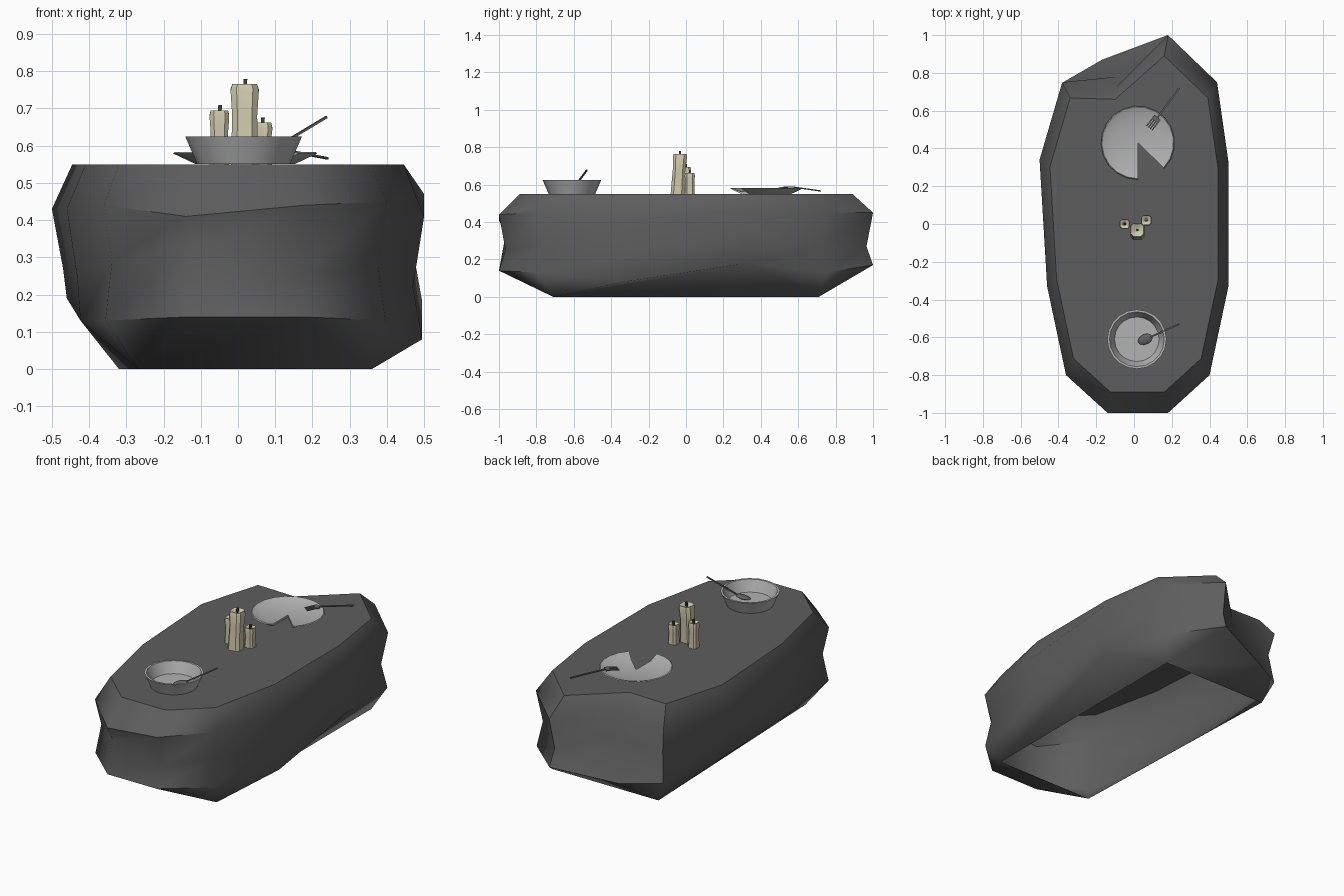
import bpy
import bmesh
from math import cos, sin, pi, radians
from mathutils import Vector, Matrix

if "Cube" in bpy.data.objects:
    bpy.data.objects.remove(bpy.data.objects["Cube"])


def make_material(name, colour):
    mat = bpy.data.materials.new(name)
    mat.use_nodes = True
    rgba = (*colour, 1)
    mat.diffuse_color = rgba
    mat.node_tree.nodes["Principled BSDF"].inputs["Base Color"].default_value = rgba
    return mat


stone = make_material("dark stone", (0.11, 0.11, 0.11))
ceramic = make_material("pale ceramic", (0.45, 0.45, 0.45))
metal = make_material("dull metal", (0.13, 0.13, 0.13))
wax = make_material("cream wax", (0.63, 0.59, 0.41))
wick_black = make_material("burnt wick", (0.05, 0.05, 0.04))


def finish(bm, name, material, smooth_angle=None, recalc=True):
    if recalc:
        bmesh.ops.recalc_face_normals(bm, faces=bm.faces)
    mesh = bpy.data.meshes.new(name)
    bm.to_mesh(mesh)
    bm.free()
    mesh.materials.append(material)
    obj = bpy.data.objects.new(name, mesh)
    bpy.context.collection.objects.link(obj)
    if smooth_angle:
        bpy.ops.object.select_all(action='DESELECT')
        obj.select_set(True)
        bpy.context.view_layer.objects.active = obj
        bpy.ops.object.shade_smooth_by_angle(angle=radians(smooth_angle))
    return obj


def add_face(bm, corners):
    unique = list(dict.fromkeys(corners))
    if len(unique) > 2:
        bm.faces.new(unique)


# Rock table: columns of (x, y, upper z, waist z, lower z) in hundredths, with a foot corner each
columns = [
    (-14, -100, 41, 33, 14, "front_right"), (18, -100, 44, 25, 14, "front_left"),
    (40, -80, 45, 28, 13, "front_left"), (50, -33, 41, 22, 8, "front_left"),
    (50, 33, 47, 32, 18, "back_left"), (44, 75, 45, 27, 13, "back_left"),
    (18, 100, 45, 27, 17, "back_left"), (-17, 87, 45, 33, 12, "back_right"),
    (-38, 75, 44, 31, 13, "back_right"), (-50, 34, 43, 27, 19, "back_right"),
    (-46, -33, 43, 25, 13, "front_right"), (-36, -80, 44, 29, 13, "front_right"),
]
feet = {"front_right": (-0.27, -0.71), "front_left": (0.36, -0.71),
        "back_left": (0.36, 0.71), "back_right": (-0.32, 0.71)}
broken_corner = 7


def build_table():
    bm = bmesh.new()
    foot_verts = {key: bm.verts.new((x, y, 0)) for key, (x, y) in feet.items()}
    stacks = []
    for index, (cx, cy, upper, waist, lower, foot) in enumerate(columns):
        x, y, upper, waist, lower = (v / 100 for v in (cx, cy, upper, waist, lower))
        low_x = x * (0.92 if x < -0.45 else 0.99)
        points = [(low_x, y, lower), (x * 0.94, y * 0.965, waist),
                  (x, y, upper), (x * 0.89, y * 0.89, 0.55)]
        if index == broken_corner:
            points[1:] = [(-0.09, 0.78, waist), (-0.10, 0.72, upper), (-0.10, 0.66, 0.55)]
        stacks.append([foot_verts[foot]] + [bm.verts.new(p) for p in points])
    for a, b in zip(stacks, stacks[1:] + stacks[:1]):
        for level in range(len(a) - 1):
            add_face(bm, [a[level], b[level], b[level + 1], a[level + 1]])
    bm.faces.new([s[-1] for s in stacks])
    # the underside stays open and the shell is hollow
    table = finish(bm, "rock_table", stone, 46, recalc=False)
    weighted = table.modifiers.new("even_shading", 'WEIGHTED_NORMAL')
    weighted.keep_sharp = True


def lathe(name, centre, profile, material, sides, start=0.0, sweep=2 * pi, smooth=30):
    """Turn (radius, z) points round a centre; a partial sweep gets flat end caps."""
    bm = bmesh.new()
    full = sweep > 6.28
    rings = []
    for i in range(sides if full else sides + 1):
        angle = start + sweep * i / sides
        rings.append([bm.verts.new((centre[0] + r * cos(angle), centre[1] + r * sin(angle), z))
                      for r, z in profile])
    pairs = list(zip(rings, rings[1:]))
    if full:
        pairs.append((rings[-1], rings[0]))
    for a, b in pairs:
        for k in range(len(profile) - 1):
            bm.faces.new([a[k], b[k], b[k + 1], a[k + 1]])
    if not full:
        bm.faces.new(rings[0])
        bm.faces.new(rings[-1])
    bmesh.ops.remove_doubles(bm, verts=bm.verts, dist=0.0005)
    return finish(bm, name, material, smooth)


def bar(bm, start, end, width, thick):
    """Add a box running between two points."""
    start, end = Vector(start), Vector(end)
    run = end - start
    turn = run.to_track_quat('X', 'Z').to_matrix().to_4x4()
    size = Matrix.Diagonal((run.length, width, thick, 1))
    bmesh.ops.create_cube(bm, size=1, matrix=Matrix.Translation((start + end) / 2) @ turn @ size)


def build_candle(name, x, y, radius, top, lean):
    # fluted wax with drips at the rim and a melted hollow
    bm = bmesh.new()
    sides = 12
    levels = [(1.0, 0.55), (0.9, 0.55 + (top - 0.55) * 0.6), (1.02, top - 0.012),
              (0.9, top), (0.6, top - 0.004), (0.3, top - 0.012)]
    rings = []
    for k, (scale, z) in enumerate(levels):
        shift = lean * (z - 0.55)
        ring = []
        for i in range(sides):
            flute = 1.0 if i % 3 else 0.86
            r = radius * scale * flute
            angle = 2 * pi * i / sides
            drop = 0.006 * (i % 2) if k == 2 else 0
            ring.append(bm.verts.new((x + r * cos(angle), y + shift + r * sin(angle), z - drop)))
        rings.append(ring)
    for a, b in zip(rings, rings[1:]):
        for i in range(sides):
            j = (i + 1) % sides
            bm.faces.new([a[i], a[j], b[j], b[i]])
    bm.faces.new(rings[0])
    bm.faces.new(rings[-1])
    finish(bm, name, wax, 35)
    wick = bmesh.new()
    wick_y = y + lean * (top - 0.55)
    bar(wick, (x, wick_y, top - 0.02), (x + 0.002, wick_y, top + 0.014), 0.01, 0.01)
    finish(wick, name + "_wick", wick_black)


build_table()

# Bowl: outer wall, rim, inner wall and floor
lathe("bowl", (0.015, -0.61),
      [(0, 0.551), (0.125, 0.551), (0.157, 0.625), (0.145, 0.625), (0.118, 0.562), (0, 0.562)],
      ceramic, 20)

# Plate with a missing wedge
lathe("broken_plate", (0.02, 0.43),
      [(0, 0.551), (0.135, 0.551), (0.195, 0.579), (0.19, 0.583), (0.135, 0.562), (0, 0.562)],
      ceramic, 18, start=radians(-44), sweep=radians(314))

# Candles
build_candle("tall_candle", 0.018, -0.045, 0.043, 0.765, 0.06)
build_candle("middle_candle", -0.05, 0.0, 0.03, 0.695, 0.0)
build_candle("short_candle", 0.065, 0.02, 0.031, 0.662, 0.0)

# Fork: handle, head and four tines
fork = bmesh.new()
along = Vector((-0.16, -0.21, 0)).normalized()
side = Vector((-along.y, along.x, 0))
head = Vector((0.125, 0.565, 0.588))
bar(fork, (0.24, 0.72, 0.566), head, 0.009, 0.006)
bar(fork, head, head + along * 0.025, 0.042, 0.006)
for k in range(4):
    root = head + along * 0.022 + side * (k - 1.5) * 0.012
    bar(fork, root, root + along * 0.05 - Vector((0, 0, 0.006)), 0.006, 0.005)
finish(fork, "fork", metal)

# Spoon: oval scoop and sloping handle
spoon = bmesh.new()
tilt = Matrix.Rotation(radians(24), 4, 'Z') @ Matrix.Rotation(radians(-12), 4, 'Y')
bmesh.ops.create_uvsphere(spoon, u_segments=12, v_segments=6, radius=1,
                          matrix=Matrix.Translation((0.06, -0.61, 0.577)) @ tilt
                          @ Matrix.Diagonal((0.042, 0.027, 0.008, 1)))
bar(spoon, (0.09, -0.597, 0.588), (0.238, -0.53, 0.677), 0.009, 0.006)
finish(spoon, "spoon", metal, 35)
